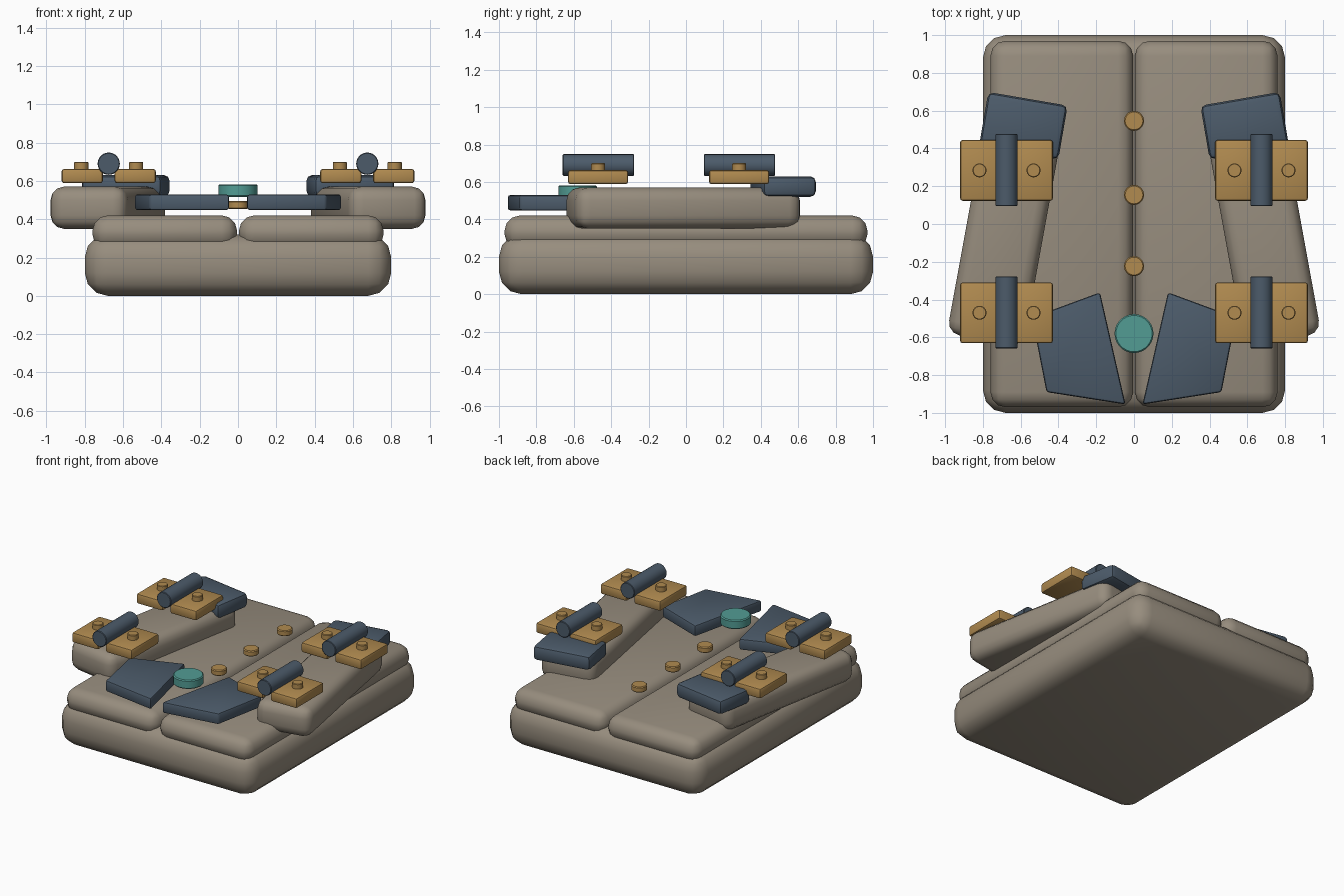
import bpy, bmesh, math
from mathutils import Matrix, Vector

if "Cube" in bpy.data.objects:
    bpy.data.objects.remove(bpy.data.objects["Cube"])


def lin(c):
    c /= 255
    return c / 12.92 if c <= 0.04045 else ((c + 0.055) / 1.055) ** 2.4


def material(name, r, g, b):
    m = bpy.data.materials.new(name)
    m.diffuse_color = (lin(r), lin(g), lin(b), 1)
    m.use_nodes = True
    m.node_tree.nodes["Principled BSDF"].inputs["Base Color"].default_value = m.diffuse_color
    return m


TAUPE = material("taupe cloth", 151, 141, 126)
BLUE = material("slate blue", 76, 91, 106)
BRASS = material("brass", 177, 139, 80)
TEAL = material("teal", 82, 156, 148)


def finish(bm, name, mat, bevel=0.0, segs=2, min_angle=40):
    """Bevel the sharp edges, then turn the bmesh into a smooth-shaded object."""
    bmesh.ops.recalc_face_normals(bm, faces=bm.faces)
    if bevel:
        edges = [e for e in bm.edges
                 if e.calc_face_angle(0) > math.radians(min_angle)]
        bmesh.ops.bevel(bm, geom=edges, offset=bevel, segments=segs,
                        profile=0.5, affect='EDGES', clamp_overlap=True)
    me = bpy.data.meshes.new(name)
    bm.to_mesh(me)
    bm.free()
    me.materials.append(mat)
    ob = bpy.data.objects.new(name, me)
    bpy.context.collection.objects.link(ob)
    bpy.ops.object.select_all(action='DESELECT')
    ob.select_set(True)
    bpy.context.view_layer.objects.active = ob
    bpy.ops.object.shade_smooth_by_angle(angle=math.radians(35))
    return ob


def box(name, mat, x, y, z, bevel, segs=2, rot=0.0):
    """Box from (min, max) ranges, turned about its own vertical axis."""
    bm = bmesh.new()
    bmesh.ops.create_cube(bm, size=1)
    size = [r[1] - r[0] for r in (x, y, z)]
    mid = Vector([(r[0] + r[1]) / 2 for r in (x, y, z)])
    bmesh.ops.scale(bm, vec=size, verts=bm.verts)
    ob = finish(bm, name, mat, bevel, segs)
    ob.data.transform(Matrix.Translation(mid) @ Matrix.Rotation(rot, 4, 'Z'))
    return ob


def cylinder(name, mat, center, radius, length, bevel=0.0, axis='Z'):
    bm = bmesh.new()
    bmesh.ops.create_cone(bm, cap_ends=True, segments=28, radius1=radius,
                          radius2=radius, depth=length)
    ob = finish(bm, name, mat, bevel, 1)
    m = Matrix.Translation(center)
    if axis == 'Y':
        m = m @ Matrix.Rotation(math.pi / 2, 4, 'X')
    ob.data.transform(m)
    return ob


def slab(name, mat, points, z0, z1, bevel):
    """Flat outline raised to a thickness."""
    bm = bmesh.new()
    face = bm.faces.new([bm.verts.new((px, py, z0)) for px, py in points])
    top = bmesh.ops.extrude_face_region(bm, geom=[face])['geom']
    bmesh.ops.translate(bm, vec=(0, 0, z1 - z0),
                        verts=[g for g in top if isinstance(g, bmesh.types.BMVert)])
    return finish(bm, name, mat, bevel)


def around(c, half):
    return (c - half, c + half)


# folded body
box("body", TAUPE, (-0.8, 0.8), (-1, 1), (0, 0.32), 0.12, 3)

LAPEL = [(0.18, -0.362), (0.045, -0.955), (0.463, -0.89), (0.54, -0.495)]

for s, side in ((-1, "left"), (1, "right")):
    # front panel
    box("front_panel_" + side, TAUPE, sorted((s * 0.005, s * 0.76)),
        (-0.97, 0.97), (0.24, 0.42), 0.08, 3)
    # sleeve and cuff
    box("sleeve_" + side, TAUPE, around(s * 0.68, 0.205), around(-0.015, 0.61),
        (0.35, 0.57), 0.07, 3, rot=s * 0.18)
    box("cuff_" + side, BLUE, around(s * 0.586, 0.213), around(0.52, 0.145),
        (0.52, 0.63), 0.03, 2, rot=s * 0.17)
    # collar lapel
    slab("lapel_" + side, BLUE, [(s * px, py) for px, py in LAPEL],
         0.447, 0.53, 0.014)
    # hinge clasps
    for y, row in ((0.284, "rear"), (-0.47, "front")):
        tag = row + "_" + side
        cx = s * 0.675
        for d, part in ((-1, "a"), (1, "b")):
            box(f"clasp_plate_{tag}_{part}", BRASS, around(cx + d * 0.138, 0.108),
                around(y, 0.161), (0.588, 0.663), 0.014)
            cylinder(f"clasp_rivet_{tag}_{part}", BRASS,
                     (cx + d * 0.143, y, 0.675), 0.037, 0.05, 0.004)
        cylinder("clasp_pin_" + tag, BLUE, (cx, y + 0.002, 0.69), 0.058, 0.382,
                 0.004, 'Y')

# buttons down the opening
for i, y in enumerate((0.546, 0.154, -0.223)):
    cylinder(f"button_{i + 1}", BRASS, (0, y, 0.474), 0.053, 0.042, 0.006)

# collar brooch
cylinder("brooch", TEAL, (0, -0.58, 0.549), 0.103, 0.066, 0.007)
